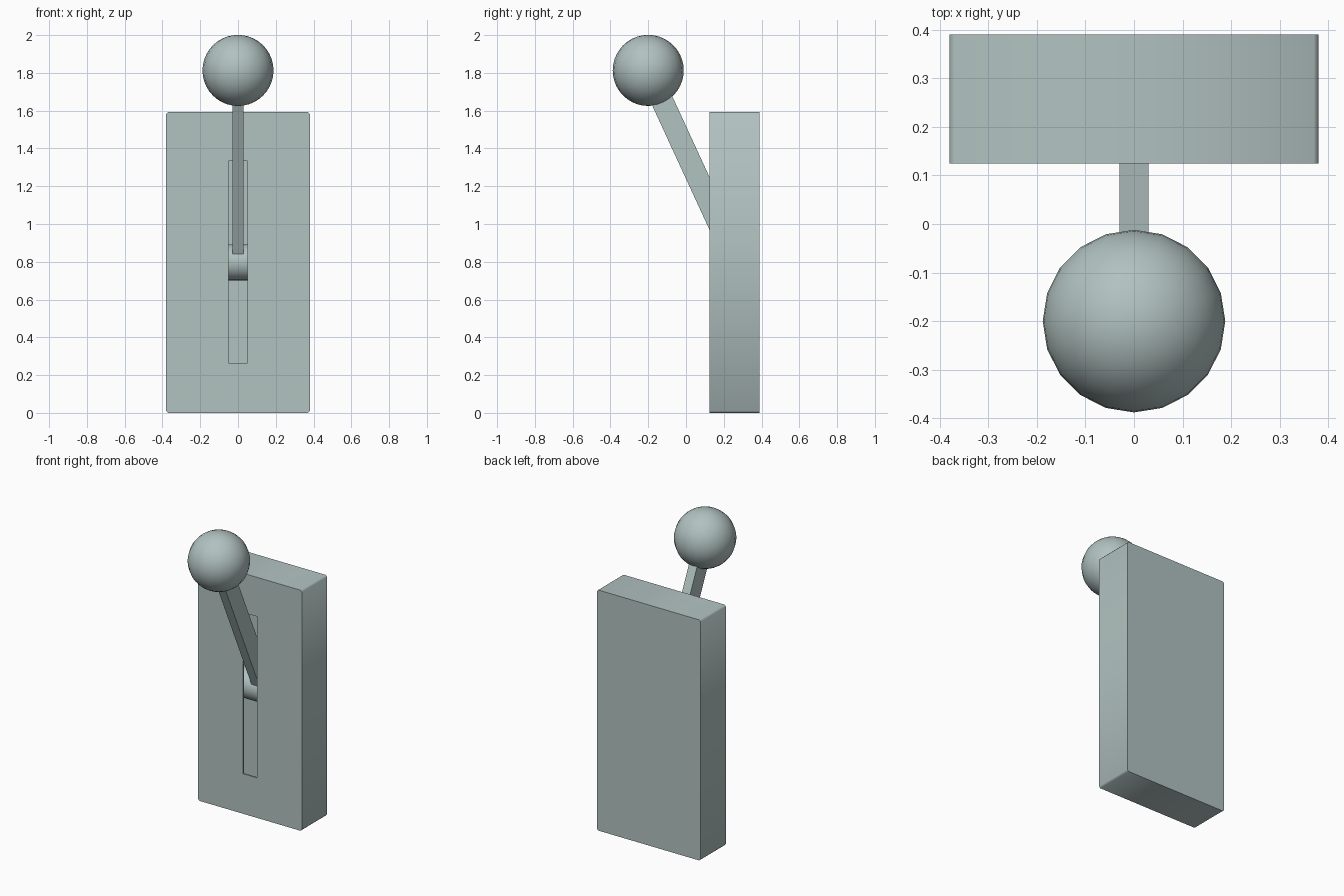
import bpy, bmesh, math
from mathutils import Vector

if "Cube" in bpy.data.objects:
    bpy.data.objects.remove(bpy.data.objects["Cube"])

W, Y0, Y1, H = 0.38, 0.125, 0.39, 1.593      # casing half width, front, back, height
PIVOT = Vector((0, 0.268, 0.797))
KNOB = Vector((0, -0.2, 1.813))

# Blue-grey paint for every part
paint = bpy.data.materials.new("blue_grey")
paint.diffuse_color = (0.44, 0.54, 0.53, 1)
paint.use_nodes = True
paint.node_tree.nodes["Principled BSDF"].inputs["Base Color"].default_value = paint.diffuse_color


def finish(obj, name, angle=35):
    obj.name = name
    obj.data.materials.append(paint)
    bpy.ops.object.select_all(action='DESELECT')
    obj.select_set(True)
    bpy.context.view_layer.objects.active = obj
    bpy.ops.object.shade_smooth_by_angle(angle=math.radians(angle))


# Hollow casing with a long slot in the front
bm = bmesh.new()
bmesh.ops.create_cube(bm, size=1)
for v in bm.verts:
    v.co = (v.co.x * 2 * W, Y0 if v.co.y < 0 else Y1, 0 if v.co.z < 0 else H)
corner_edges = [e for e in bm.edges
                if abs(e.verts[0].co.y - e.verts[1].co.y) > 0.1]
slot = min(bm.faces, key=lambda f: f.calc_center_median().y)
bmesh.ops.inset_individual(bm, faces=[slot], thickness=0.1)
for v in slot.verts:
    v.co.x = math.copysign(0.05, v.co.x)
    v.co.z = 1.333 if v.co.z > 0.8 else 0.265
# Thin lip going inwards, left open
bmesh.ops.inset_individual(bm, faces=[slot], thickness=0)
for v in slot.verts:
    v.co.y += 0.01
bmesh.ops.delete(bm, geom=[slot], context='FACES')
# Small chamfer on the four front-to-back edges, shaded smooth
bmesh.ops.bevel(bm, geom=[e for e in corner_edges if e.is_valid], offset=0.01,
                segments=1, profile=0.5, affect='EDGES')
mesh = bpy.data.meshes.new("casing")
bm.to_mesh(mesh)
bm.free()
casing = bpy.data.objects.new("casing", mesh)
bpy.context.collection.objects.link(casing)
finish(casing, "casing", 50)

# Pivot drum inside the casing
bpy.ops.mesh.primitive_cylinder_add(vertices=32, radius=0.095, depth=2 * W - 0.02,
                                    location=PIVOT, rotation=(0, math.pi / 2, 0))
finish(bpy.context.object, "pivot_drum")

# Slanted lever arm from the drum to the knob
arm = KNOB - PIVOT
bpy.ops.mesh.primitive_cube_add(size=1, location=(KNOB + PIVOT) / 2,
                                rotation=(math.atan2(-arm.y, arm.z), 0, 0))
lever = bpy.context.object
lever.scale = (0.06, 0.117, arm.length)
finish(lever, "lever_arm")

# Round knob
bpy.ops.mesh.primitive_uv_sphere_add(segments=20, ring_count=20, radius=0.188, location=KNOB)
finish(bpy.context.object, "knob")
